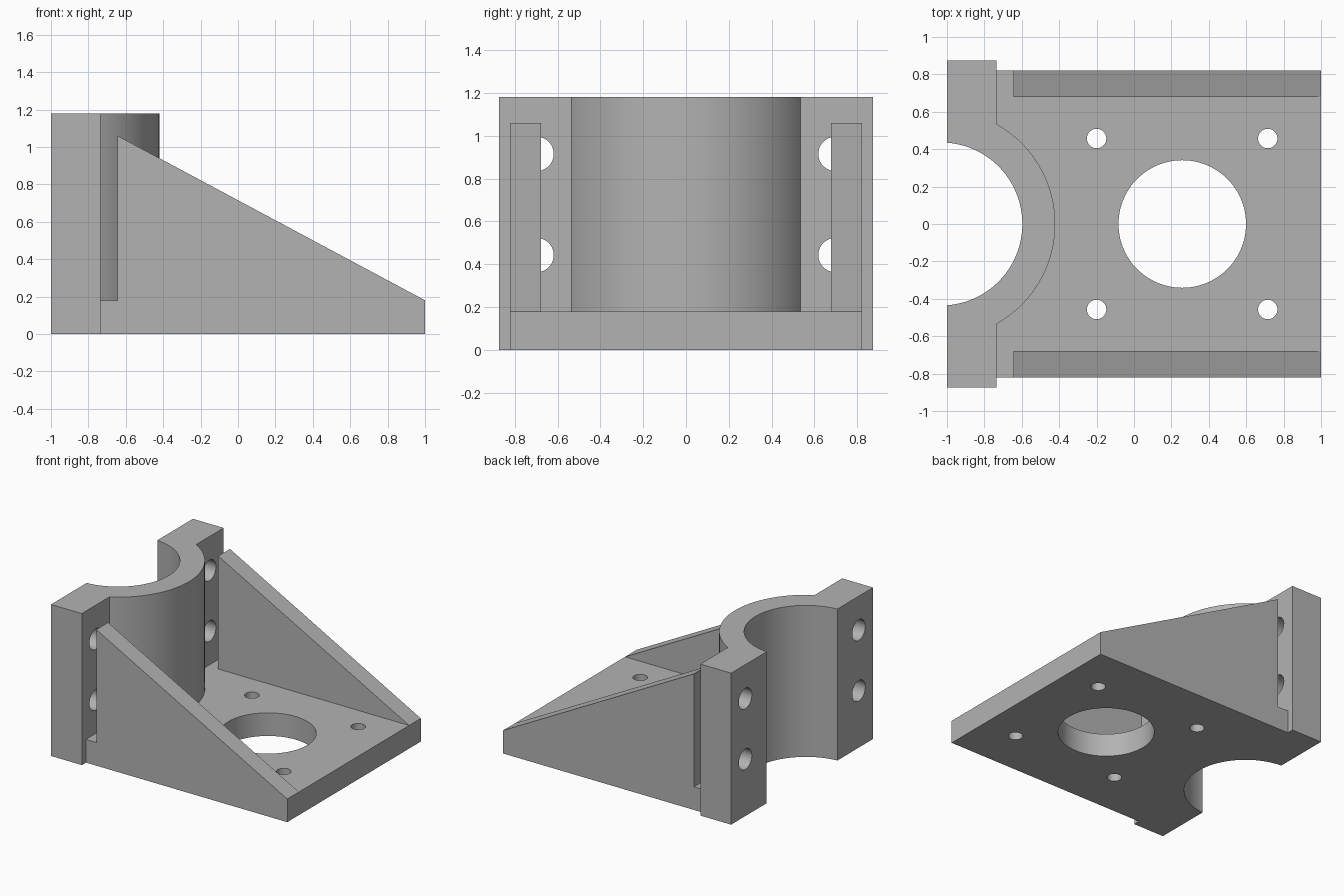
import bpy, bmesh
from math import acos, cos, sin, pi, radians
from mathutils import Matrix

cube = bpy.data.objects.get("Cube")
if cube:
    bpy.data.objects.remove(cube, do_unlink=True)

grey = bpy.data.materials.new("plain grey")
grey.use_nodes = True
colour = (0.45, 0.45, 0.45, 1)
grey.diffuse_color = colour
grey.node_tree.nodes["Principled BSDF"].inputs["Base Color"].default_value = colour

HEIGHT, BASE = 1.18, 0.18
BACK, FLANGE = -1.0, -0.735
AXIS, BORE, SLEEVE = -1.033, 0.436, 0.612
SIDE, RIB_IN, FLANGE_Y = 0.822, 0.678, 0.873


def prism(name, points, vector):
    """Extrude a flat closed outline along a vector."""
    bm = bmesh.new()
    face = bm.faces.new([bm.verts.new(p) for p in points])
    new = bmesh.ops.extrude_face_region(bm, geom=[face])["geom"]
    bmesh.ops.translate(bm, vec=vector, verts=[v for v in new if isinstance(v, bmesh.types.BMVert)])
    bmesh.ops.recalc_face_normals(bm, faces=bm.faces)
    return finish(name, bm)


def rod(name, centre, radius, length, along_x=False, segments=64):
    """Cylinder centred on a point, upright or lying along x."""
    bm = bmesh.new()
    turn = Matrix.Rotation(pi / 2, 4, "Y") if along_x else Matrix()
    bmesh.ops.create_cone(bm, cap_ends=True, segments=segments, radius1=radius, radius2=radius,
                          depth=length, matrix=Matrix.Translation(centre) @ turn)
    return finish(name, bm)


def finish(name, bm):
    mesh = bpy.data.meshes.new(name)
    bm.to_mesh(mesh)
    bm.free()
    mesh.materials.append(grey)
    obj = bpy.data.objects.new(name, mesh)
    bpy.context.collection.objects.link(obj)
    return obj


def combine(target, tool, operation):
    mod = target.modifiers.new(tool.name, "BOOLEAN")
    mod.operation, mod.solver, mod.object = operation, "EXACT", tool
    bpy.context.view_layer.objects.active = target
    bpy.ops.object.modifier_apply(modifier=mod.name)
    bpy.data.objects.remove(tool, do_unlink=True)


# Clamp: two flanges joined by a round sleeve
a = acos((FLANGE - AXIS) / SLEEVE)
steps = 64
arc = [(AXIS + SLEEVE * cos(t), SLEEVE * sin(t), 0)
       for t in (-a + 2 * a * i / steps for i in range(steps + 1))]
outline = ([(BACK, -FLANGE_Y, 0), (FLANGE, -FLANGE_Y, 0)] + arc
           + [(FLANGE, FLANGE_Y, 0), (BACK, FLANGE_Y, 0)])
bracket = prism("mounting_bracket", outline, (0, 0, HEIGHT))

# Base plate
x0 = FLANGE - 0.05
plate = prism("base_plate", [(x0, -SIDE, 0), (1, -SIDE, 0), (1, SIDE, 0), (x0, SIDE, 0)], (0, 0, BASE))
combine(bracket, plate, "UNION")

# Sloping side ribs, flush with the plate sides
for side in (-1, 1):
    profile = [(-0.645, 0), (1, 0), (1, BASE), (-0.645, 1.06)]
    rib = prism("side_rib", [(x, side * SIDE, z) for x, z in profile], (0, side * (RIB_IN - SIDE), 0))
    combine(bracket, rib, "UNION")

# Clamp bore, motor opening and screw holes
cutters = [rod("bore", (AXIS, 0, 0.6), BORE, 2, segments=128),
           rod("motor_opening", (0.258, 0, 0), 0.341, 1, segments=96)]
for y in (-0.457, 0.457):
    for x in (-0.2, 0.715):
        cutters.append(rod("plate_hole", (x, y, 0), 0.052, 1, segments=40))
for y in (-0.698, 0.698):
    for z in (0.443, 0.915):
        cutters.append(rod("bolt_hole", (-0.87, y, z), 0.08, 0.4, along_x=True, segments=48))
for cutter in cutters:
    combine(bracket, cutter, "DIFFERENCE")

# Clean flat faces and smooth the round ones
bm = bmesh.new()
bm.from_mesh(bracket.data)
bmesh.ops.remove_doubles(bm, verts=bm.verts, dist=0.0001)
bmesh.ops.dissolve_limit(bm, angle_limit=radians(0.2), verts=bm.verts, edges=bm.edges)
bm.to_mesh(bracket.data)
bm.free()
bpy.ops.object.select_all(action="DESELECT")
bracket.select_set(True)
bpy.context.view_layer.objects.active = bracket
bpy.ops.object.shade_smooth_by_angle(angle=radians(30))
